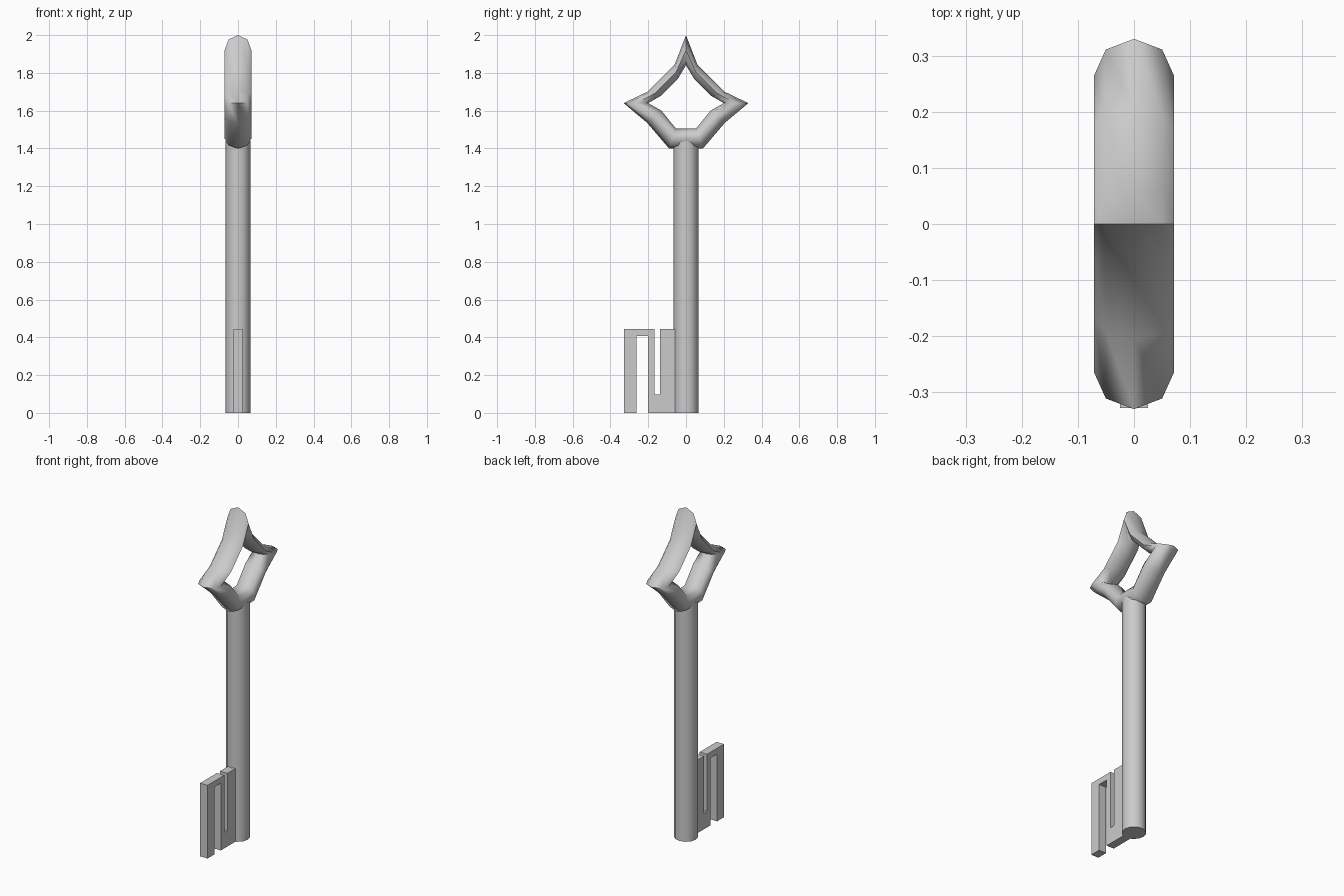
import bpy, bmesh, math
from mathutils import Vector

if "Cube" in bpy.data.objects:
    bpy.data.objects.remove(bpy.data.objects["Cube"])


def finish(bm, name, angle):
    bmesh.ops.recalc_face_normals(bm, faces=bm.faces)
    mesh = bpy.data.meshes.new(name)
    bm.to_mesh(mesh)
    bm.free()
    obj = bpy.data.objects.new(name, mesh)
    bpy.context.collection.objects.link(obj)
    bpy.ops.object.select_all(action='DESELECT')
    obj.select_set(True)
    bpy.context.view_layer.objects.active = obj
    bpy.ops.object.shade_smooth_by_angle(angle=math.radians(angle))
    return obj


# Shaft: round bar that ends inside the bow
bm = bmesh.new()
bmesh.ops.create_cone(bm, cap_ends=True, segments=12, radius1=0.066,
                      radius2=0.066, depth=1.44)
bmesh.ops.translate(bm, verts=bm.verts, vec=(0, 0, 0.72))
finish(bm, "shaft", 40)

# Bow: star-shaped ring, each station is (outer y, outer z, inner y, inner z)
half = [
    (0.09, 1.40, 0.053, 1.505),
    (0.205, 1.535, 0.13, 1.60),
    (0.33, 1.64, 0.20, 1.64),
    (0.205, 1.70, 0.13, 1.68),
    (0.06, 1.845, 0.045, 1.765),
]
tip = [(0.0, 2.0, 0.0, 1.84)]
stations = half + tip + [(-a, b, -c, d) for a, b, c, d in reversed(half)]
SIDES, HALF_WIDTH = 8, 0.071
bm = bmesh.new()
rings = []
for oy, oz, iy, iz in stations:
    outer, inner = Vector((0, oy, oz)), Vector((0, iy, iz))
    mid, arm = (outer + inner) / 2, (outer - inner) / 2
    ring = []
    for k in range(SIDES):
        t = 2 * math.pi * k / SIDES
        p = mid + arm * math.cos(t) + Vector((HALF_WIDTH * math.sin(t), 0, 0))
        ring.append(bm.verts.new(p))
    rings.append(ring)
for i, a in enumerate(rings):
    b = rings[(i + 1) % len(rings)]
    for k in range(SIDES):
        n = (k + 1) % SIDES
        bm.faces.new((a[k], a[n], b[n], b[k]))
finish(bm, "bow", 80)

# Bit: slotted flat plate beside the foot of the shaft, profile in (y, z)
profile = [
    (-0.03, 0), (-0.20, 0), (-0.20, 0.408), (-0.263, 0.408), (-0.263, 0),
    (-0.328, 0), (-0.328, 0.444), (-0.167, 0.444), (-0.167, 0.097),
    (-0.138, 0.097), (-0.138, 0.444), (-0.03, 0.444),
]
bm = bmesh.new()
face = bm.faces.new([bm.verts.new((-0.025, y, z)) for y, z in profile])
ext = bmesh.ops.extrude_face_region(bm, geom=[face], use_keep_orig=True)
moved = [g for g in ext["geom"] if isinstance(g, bmesh.types.BMVert)]
bmesh.ops.translate(bm, verts=moved, vec=(0.05, 0, 0))
finish(bm, "bit", 30)
